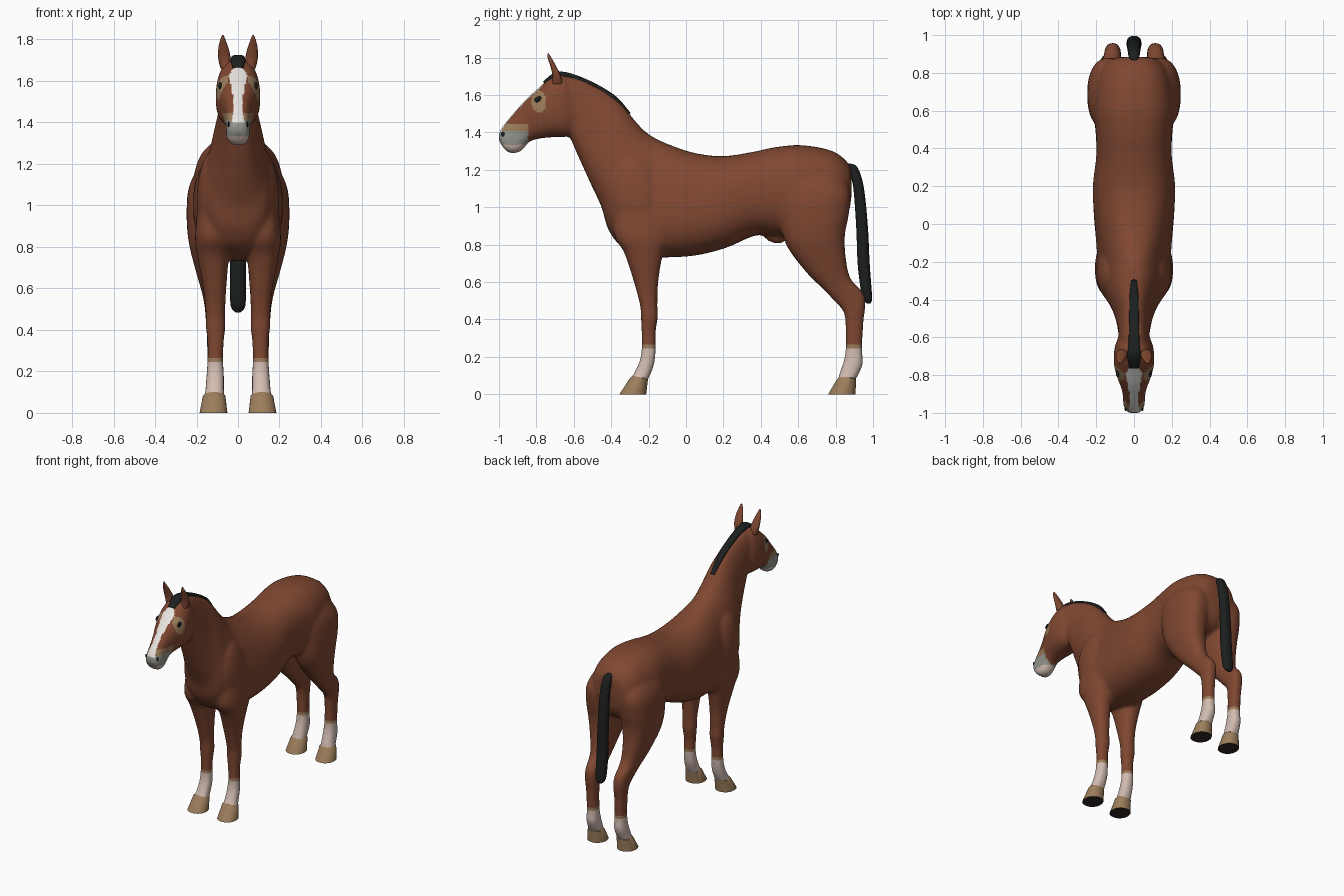
import bpy, bmesh, math
from mathutils import Matrix, Vector
from mathutils.bvhtree import BVHTree


def mat(name, r, g, b):
    m = bpy.data.materials.new(name)
    m.diffuse_color = (r, g, b, 1)
    return m


COAT = mat("chestnut_coat", .215, .064, .031)
BLACK = mat("black_hair", .012, .014, .014)
SOCK = mat("pale_sock", .64, .50, .44)
TAN = mat("tan_horn", .33, .205, .105)
WHITE = mat("white_blaze", .82, .79, .76)
GREY = mat("grey_muzzle", .30, .30, .27)
SOLE = mat("dark_sole", .03, .022, .018)


def loft(bm, rows, side=1, steps=6, n=32, p=.85):
    """Closed tube through rows of (front_y, front_z, back_y, back_z, half_width, centre_x, taper)."""
    rows = [tuple(r) + (0,) * (7 - len(r)) for r in rows]
    dense = []
    for i in range(len(rows) - 1):
        a, b, c, d = (rows[min(max(i + k, 0), len(rows) - 1)] for k in (-1, 0, 1, 2))
        for s in range(steps):
            t = s / steps
            dense.append([.5 * (2 * q + (r - o) * t + (2 * o - 5 * q + 4 * r - u) * t * t
                                + (3 * q - o - 3 * r + u) * t ** 3)
                          for o, q, r, u in zip(a, b, c, d)])
    dense.append(rows[-1])
    rings = []
    for y1, z1, y2, z2, w, x0, k in dense:
        ring = []
        for j in range(n):
            a = 2 * math.pi * j / n
            c = math.copysign(abs(math.cos(a)) ** p, math.cos(a))
            s = math.copysign(abs(math.sin(a)) ** p, math.sin(a))
            ring.append(bm.verts.new((side * (x0 + w * c * (1 - k * s)),
                                      (y1 + y2) / 2 + s * (y1 - y2) / 2,
                                      (z1 + z2) / 2 + s * (z1 - z2) / 2)))
        rings.append(ring)
    for r, q in zip(rings, rings[1:]):
        for j in range(n):
            bm.faces.new((r[j], r[(j + 1) % n], q[(j + 1) % n], q[j]))
    bm.faces.new(rings[0])
    bm.faces.new(rings[-1])


def ball(bm, loc, radii, tilt=0):
    m = Matrix.Translation(loc) @ Matrix.Rotation(tilt, 4, 'X') @ Matrix.Diagonal((*radii, 1))
    bmesh.ops.create_uvsphere(bm, u_segments=24, v_segments=16, radius=1, matrix=m)


def finish(bm, name, mats, angle=None):
    bmesh.ops.recalc_face_normals(bm, faces=bm.faces)
    me = bpy.data.meshes.new(name)
    bm.to_mesh(me)
    for m in mats:
        me.materials.append(m)
    me.shade_smooth()
    if angle:
        me.set_sharp_from_angle(angle=math.radians(angle))
    ob = bpy.data.objects.new(name, me)
    bpy.context.collection.objects.link(ob)
    return ob


# Trunk and neck: top line, belly line, half width
TRUNK = [(.885, 1.17, .885, 1.06, .06), (.868, 1.235, .865, .96, .13), (.78, 1.302, .80, .89, .185),
         (.62, 1.332, .62, .84, .215), (.48, 1.322, .48, .845, .203), (.35, 1.295, .37, .848, .200, 0, .03),
         (.20, 1.274, .22, .785, .217, 0, .05), (.05, 1.29, .07, .745, .212, 0, .1),
         (-.10, 1.34, -.08, .732, .195, 0, .2), (-.20, 1.392, -.22, .738, .18, 0, .3),
         (-.265, 1.455, -.345, .79, .165, 0, .3), (-.325, 1.53, -.415, .88, .145, 0, .3),
         (-.365, 1.572, -.452, 1.0, .125, 0, .25), (-.435, 1.625, -.512, 1.13, .10, 0, .2),
         (-.53, 1.675, -.58, 1.28, .085, 0, .1), (-.61, 1.703, -.62, 1.37, .08),
         (-.67, 1.70, -.66, 1.42, .075)]
HEAD = [(-.64, 1.70, -.572, 1.48, .07), (-.675, 1.713, -.585, 1.42, .092), (-.735, 1.685, -.625, 1.38, .106),
        (-.79, 1.637, -.70, 1.375, .106), (-.845, 1.587, -.775, 1.368, .088),
        (-.89, 1.54, -.835, 1.352, .068), (-.94, 1.482, -.858, 1.325, .060),
        (-.982, 1.43, -.885, 1.298, .058), (-1.003, 1.385, -.93, 1.287, .052),
        (-.998, 1.35, -.965, 1.303, .035)]
FORELEG = [(-.37, 1.05, -.08, 1.02, .075, .115), (-.385, .86, -.09, .84, .085, .122),
           (-.33, .755, -.125, .74, .075, .12), (-.282, .61, -.148, .60, .056, .112),
           (-.247, .48, -.153, .48, .047, .109), (-.242, .41, -.151, .41, .047, .108),
           (-.238, .33, -.162, .33, .039, .108), (-.238, .24, -.161, .24, .039, .11),
           (-.248, .18, -.168, .17, .043, .11), (-.277, .115, -.183, .12, .045, .112),
           (-.30, .075, -.205, .075, .05, .115), (-.30, .05, -.22, .05, .045, .115)]
HINDLEG = [(.50, 1.23, .80, 1.21, .07, .10), (.50, 1.10, .875, 1.09, .105, .13),
           (.50, .95, .872, .97, .113, .135), (.535, .80, .85, .85, .103, .135),
           (.64, .655, .855, .73, .075, .13), (.735, .56, .88, .62, .056, .12),
           (.80, .49, .943, .55, .047, .115), (.842, .44, .96, .49, .044, .113),
           (.853, .36, .948, .37, .039, .112), (.853, .24, .943, .24, .039, .11),
           (.843, .18, .946, .165, .043, .11), (.823, .12, .927, .115, .045, .112),
           (.81, .075, .905, .075, .049, .115), (.81, .05, .89, .05, .045, .115)]

bm = bmesh.new()
loft(bm, TRUNK)
loft(bm, HEAD, p=.8)
ball(bm, (0, .475, .852), (.035, .07, .045), -.3)           # underbelly sheath
for s in (-1, 1):
    loft(bm, FORELEG, s)
    loft(bm, HINDLEG, s)
    ball(bm, (s * .105, -.25, 1.02), (.095, .16, .26), .2)   # shoulder muscle

# Fuse the parts into one skin and soften the joins
raw = finish(bm, "raw_body", [])
mod = raw.modifiers.new("fuse", 'REMESH')
mod.mode = 'VOXEL'
mod.voxel_size = .009
skin = bpy.data.meshes.new_from_object(raw.evaluated_get(bpy.context.evaluated_depsgraph_get()))
bpy.data.objects.remove(raw)
bm = bmesh.new()
bm.from_mesh(skin)
for _ in range(10):
    bmesh.ops.smooth_vert(bm, verts=bm.verts, factor=.5, use_axis_x=True, use_axis_y=True, use_axis_z=True)
for z in (.245, .265):                                       # clean sock edges
    bmesh.ops.bisect_plane(bm, geom=bm.verts[:] + bm.edges[:] + bm.faces[:],
                           plane_co=(0, 0, z), plane_no=(0, 0, 1))


def blaze_width(z):
    pts = [(1.40, .03), (1.45, .024), (1.52, .022), (1.58, .034), (1.625, .046), (1.67, .018)]
    for (a, wa), (b, wb) in zip(pts, pts[1:]):
        if a <= z <= b:
            return wa + (wb - wa) * (z - a) / (b - a)
    return 0


# Coat markings: 0 coat, 1 sock, 2 tan, 3 blaze, 4 grey muzzle
bm.normal_update()
for f in bm.faces:
    x, y, z = f.calc_center_median()
    i = 0
    if z < .245:
        i = 1
    elif z < .265:
        i = 2
    elif y < -.72 and z > 1.25:
        if f.normal.y < -.2 and f.normal.z > -.2 and abs(x) < blaze_width(z):
            i = 3
        elif y < -.845 and z < 1.445:
            i = 1 if z < 1.335 else 4 if z < 1.405 else 2
        elif abs(x) > .05 and ((y + .787) / .04) ** 2 + ((z - 1.565) / .058) ** 2 < 1:
            i = 2
    f.material_index = i
tree = BVHTree.FromBMesh(bm)
finish(bm, "body", [COAT, SOCK, TAN, WHITE, GREY])

for s, label in ((-1, "right"), (1, "left")):
    # Eyes and nostrils sit on the skin
    for part, y, z, r in (("eye", -.79, 1.577, (.009, .021, .016)), ("nostril", -.978, 1.39, (.005, .011, .014))):
        hit = tree.ray_cast(Vector((s, y, z)), Vector((-s, 0, 0)))[0]
        bm = bmesh.new()
        ball(bm, hit or (s * .04, y, z), r, .4)
        finish(bm, part + "_" + label, [BLACK])
    # Ears
    bm = bmesh.new()
    loft(bm, [(-.715, 1.66, -.66, 1.66, .024, .060), (-.715, 1.71, -.668, 1.70, .030, .065),
              (-.727, 1.76, -.692, 1.75, .025, .070), (-.740, 1.80, -.717, 1.795, .013, .073),
              (-.740, 1.822, -.734, 1.822, .003, .073)], s, n=20)
    finish(bm, "ear_" + label, [COAT])
    # Hooves with dark soles
    for part, rows in (("front_hoof", [(-.285, .10, -.21, .095, .040, .114), (-.303, .082, -.203, .085, .054, .115),
                                       (-.356, 0, -.213, 0, .067, .118)]),
                       ("hind_hoof", [(.825, .10, .90, .095, .040, .114), (.808, .082, .910, .085, .054, .115),
                                      (.760, 0, .906, 0, .067, .118)])):
        bm = bmesh.new()
        loft(bm, rows, s, steps=1, p=.95)
        bm.normal_update()
        for f in bm.faces:
            f.material_index = int(f.calc_center_median().z < .001)
        finish(bm, part + "_" + label, [TAN, SOLE], 40)

# Mane and forelock
bm = bmesh.new()
loft(bm, [(-.765, 1.672, -.745, 1.645, .026), (-.705, 1.718, -.69, 1.675, .036), (-.64, 1.722, -.645, 1.675, .030),
          (-.54, 1.688, -.555, 1.645, .027), (-.438, 1.636, -.46, 1.60, .025),
          (-.362, 1.582, -.388, 1.55, .023), (-.295, 1.502, -.32, 1.49, .015)], p=.6)
finish(bm, "mane", [BLACK])

# Tail
bm = bmesh.new()
loft(bm, [(.868, 1.235, .875, 1.205, .02), (.915, 1.215, .875, 1.185, .030), (.95, 1.11, .895, 1.10, .034),
          (.972, .90, .91, .895, .037), (.982, .70, .918, .695, .039), (.993, .55, .937, .545, .038),
          (.995, .505, .955, .50, .030), (.985, .485, .968, .485, .012)])
finish(bm, "tail", [BLACK])
